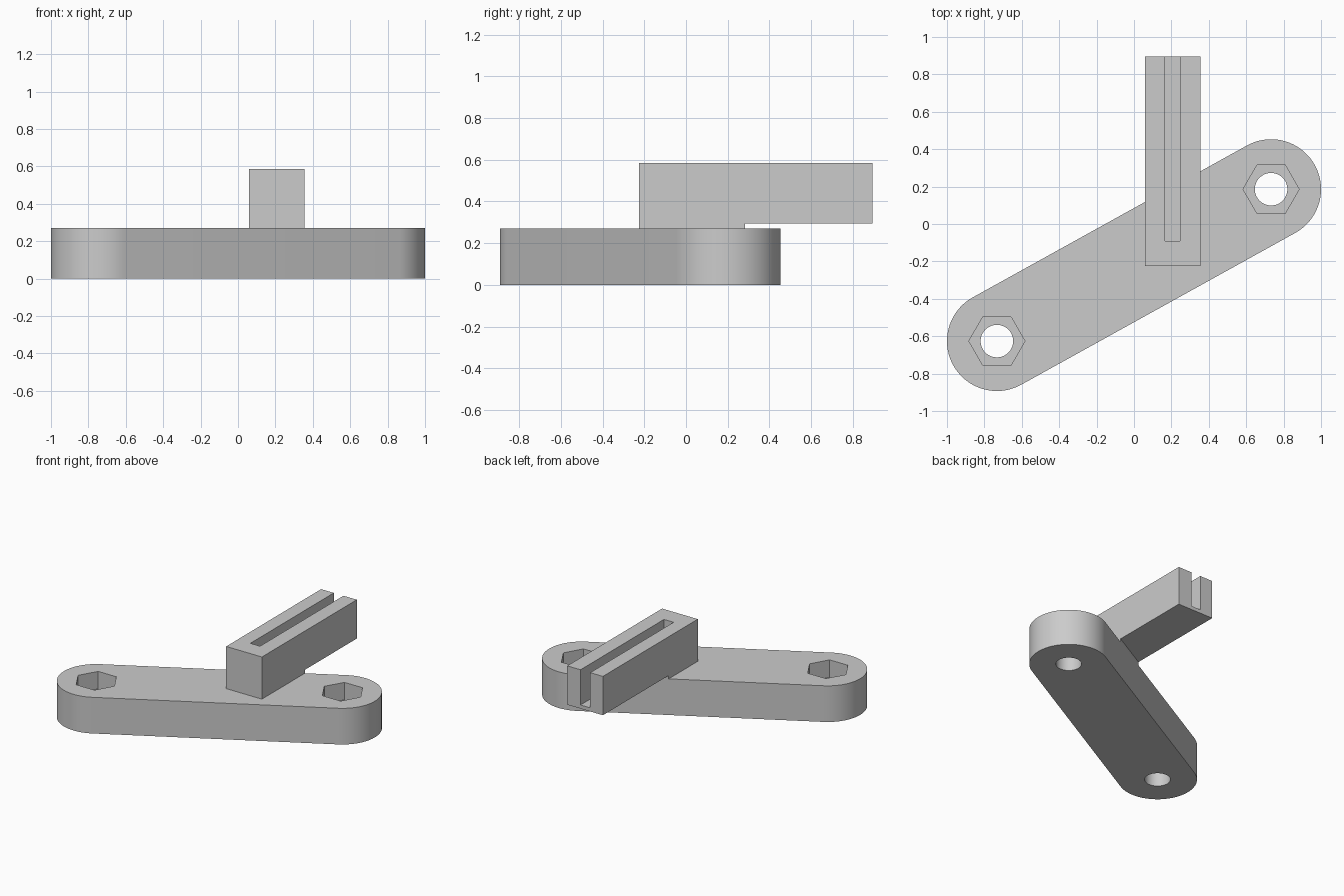
import bpy
import bmesh
from math import atan2, cos, sin, pi
from mathutils import Vector

cube = bpy.data.objects.get("Cube")
if cube:
    bpy.data.objects.remove(cube, do_unlink=True)

grey = bpy.data.materials.new("light grey")
grey.use_nodes = True
grey.diffuse_color = (0.6, 0.6, 0.6, 1)
grey.node_tree.nodes["Principled BSDF"].inputs["Base Color"].default_value = (0.6, 0.6, 0.6, 1)


def prism(name, outline, z0, z1):
    """Extrude a flat outline from z0 up to z1."""
    bm = bmesh.new()
    face = bm.faces.new([bm.verts.new((x, y, z0)) for x, y in outline])
    top = bmesh.ops.extrude_face_region(bm, geom=[face])["geom"]
    bmesh.ops.translate(bm, vec=(0, 0, z1 - z0),
                        verts=[g for g in top if isinstance(g, bmesh.types.BMVert)])
    bmesh.ops.recalc_face_normals(bm, faces=bm.faces)
    mesh = bpy.data.meshes.new(name)
    bm.to_mesh(mesh)
    bm.free()
    mesh.materials.append(grey)
    obj = bpy.data.objects.new(name, mesh)
    bpy.context.collection.objects.link(obj)
    return obj


def arc(centre, radius, start, sweep, steps):
    return [(centre.x + radius * cos(start + sweep * i / steps),
             centre.y + radius * sin(start + sweep * i / steps)) for i in range(steps + 1)]


def circle(centre, radius, sides):
    return arc(centre, radius, 0, 2 * pi, sides)[:-1]


def rectangle(x0, x1, y0, y1):
    return [(x0, y0), (x1, y0), (x1, y1), (x0, y1)]


def activate(obj):
    bpy.ops.object.select_all(action="DESELECT")
    obj.select_set(True)
    bpy.context.view_layer.objects.active = obj


def cut(obj, cutter):
    """Subtract the cutter and discard it."""
    cutter.hide_render = True
    mod = obj.modifiers.new("cut", "BOOLEAN")
    mod.operation = "DIFFERENCE"
    mod.solver = "EXACT"
    mod.object = cutter
    activate(obj)
    bpy.ops.object.modifier_apply(modifier=mod.name)
    bpy.data.objects.remove(cutter, do_unlink=True)


# Slanted arm with rounded ends
BASE_TOP, RADIUS = 0.27, 0.267
left_end, right_end = Vector((0.733, 0.186)), Vector((-0.733, -0.626))
along = (left_end - right_end).normalized()
angle = atan2(along.y, along.x)
outline = (arc(left_end, RADIUS, angle - pi / 2, pi, 40)
           + arc(right_end, RADIUS, angle + pi / 2, pi, 40))
arm = prism("mounting_arm", outline, 0, BASE_TOP)

# Bolt hole and hexagonal nut pocket at each end
for end in (left_end, right_end):
    cut(arm, prism("bolt_hole", circle(end, 0.087, 48), -0.1, 0.5))
    cut(arm, prism("nut_pocket", circle(end, 0.15, 6), BASE_TOP - 0.13, 0.5))

# Bar standing on the arm, with its free end lifted clear
bar = prism("slotted_bar", rectangle(0.06, 0.355, -0.225, 0.895), BASE_TOP, 0.585)
edge = left_end + Vector((-along.y, along.x)) * RADIUS
near, far = edge - along * 0.8, edge + along * 0.1
cut(bar, prism("undercut", [tuple(near), tuple(far), (far.x, 1), (near.x, 1)], 0.2, 0.295))

# Long slot, open at the top and back
cut(bar, prism("slot", rectangle(0.165, 0.245, -0.09, 1), 0.322, 0.7))

for obj in (arm, bar):
    activate(obj)
    bpy.ops.object.shade_smooth_by_angle(angle=pi / 6)
